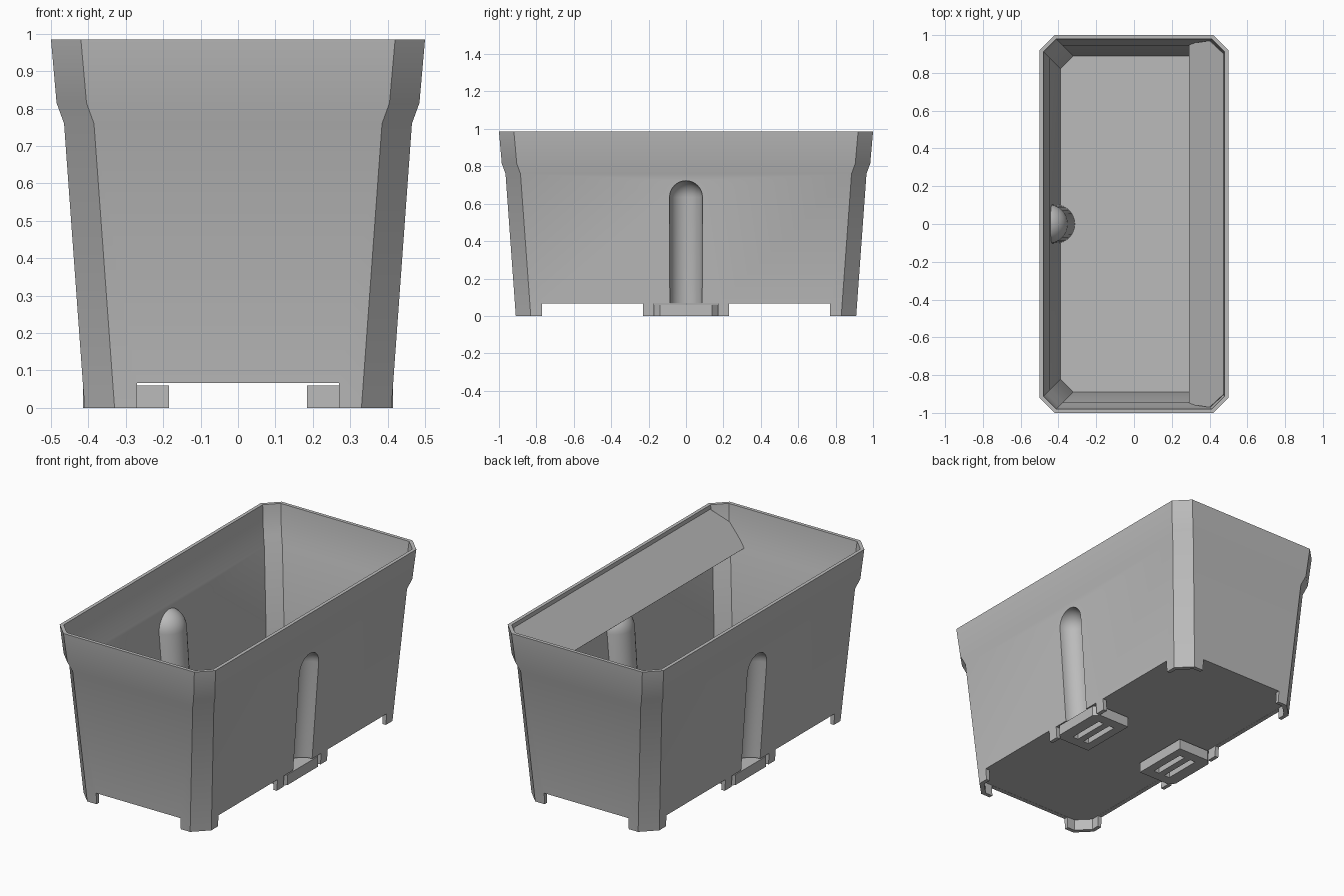
import bpy, bmesh
from mathutils import Matrix

if "Cube" in bpy.data.objects:
    bpy.data.objects.remove(bpy.data.objects["Cube"], do_unlink=True)

grey = bpy.data.materials.new("plain_grey")
grey.use_nodes = True
grey.diffuse_color = (0.5, 0.5, 0.5, 1)
grey.node_tree.nodes["Principled BSDF"].inputs["Base Color"].default_value = (0.5, 0.5, 0.5, 1)

LEAN = 0.0724  # outward slope of the long walls


def make(name, bm):
    bmesh.ops.recalc_face_normals(bm, faces=bm.faces)
    mesh = bpy.data.meshes.new(name)
    bm.to_mesh(mesh)
    bm.free()
    obj = bpy.data.objects.new(name, mesh)
    mesh.materials.append(grey)
    bpy.context.collection.objects.link(obj)
    return obj


def add_box(bm, x0, x1, y0, y1, z0, z1):
    m = Matrix.Translation(((x0 + x1) / 2, (y0 + y1) / 2, (z0 + z1) / 2))
    m = m @ Matrix.Diagonal((x1 - x0, y1 - y0, z1 - z0, 1))
    bmesh.ops.create_cube(bm, size=1, matrix=m)


def box(name, *size):
    bm = bmesh.new()
    add_box(bm, *size)
    return make(name, bm)


def prism(name, outline, offset):
    bm = bmesh.new()
    face = bm.faces.new([bm.verts.new(p) for p in outline])
    out = bmesh.ops.extrude_face_region(bm, geom=[face])
    moved = [v for v in out["geom"] if isinstance(v, bmesh.types.BMVert)]
    bmesh.ops.translate(bm, verts=moved, vec=offset)
    return make(name, bm)


def octagon(hx, z, c):
    hy = hx + 0.5
    return [(hx, c - hy, z), (hx, hy - c, z), (hx - c, hy, z), (c - hx, hy, z),
            (-hx, hy - c, z), (-hx, c - hy, z), (c - hx, -hy, z), (hx - c, -hy, z)]


def capsule(name, r, bottom, side, half):
    """Round-topped column that leans with the long wall."""
    bm = bmesh.new()
    bmesh.ops.create_uvsphere(bm, u_segments=32, v_segments=16, radius=r)
    for v in bm.verts:
        v.co.z = bottom if v.co.z < -0.001 else v.co.z + 0.635
    if half:
        cut = bmesh.ops.bisect_plane(bm, geom=bm.verts[:] + bm.edges[:] + bm.faces[:],
                                     plane_co=(-0.01, 0, 0), plane_no=(1, 0, 0), clear_outer=True)
        rim = [e for e in cut["geom_cut"] if isinstance(e, bmesh.types.BMEdge)]
        bmesh.ops.holes_fill(bm, edges=rim, sides=0)
    for v in bm.verts:
        v.co.x += 0.41 + LEAN * v.co.z
        v.co.x *= side
        v.co.y *= side
    return make(name, bm)


def boolean(target, tool, operation):
    mod = target.modifiers.new("cut", "BOOLEAN")
    mod.operation, mod.solver, mod.object = operation, "EXACT", tool
    bpy.context.view_layer.objects.active = target
    bpy.ops.object.modifier_apply(modifier=mod.name)
    bpy.data.objects.remove(tool, do_unlink=True)


# Trough: underside recess, outer wall, rim, inner wall, floor
rows = [(0.39, 0.067, 0.07), (0.387, 0, 0.07),
        (0.41, 0, 0.08), (0.465, 0.76, 0.08), (0.485, 0.815, 0.08), (0.5, 0.985, 0.08),
        (0.48, 0.985, 0.068), (0.465, 0.82, 0.068), (0.445, 0.765, 0.068), (0.39, 0.085, 0.068)]
bm = bmesh.new()
rings = [[bm.verts.new(p) for p in octagon(*row)] for row in rows]
for a, b in zip(rings, rings[1:]):
    for i in range(8):
        j = (i + 1) % 8
        bm.faces.new((a[i], a[j], b[j], b[i]))
bm.faces.new(rings[0])
bm.faces.new(rings[-1])
trough = make("trough", bm)

# Cut the skirt into feet
boolean(trough, box("end_gap", -0.27, 0.27, -2, 2, -0.1, 0.066), "DIFFERENCE")
boolean(trough, box("middle_gap", -2, 2, -0.17, 0.17, -0.1, 0.066), "DIFFERENCE")
for s in (-1, 1):
    y0, y1 = sorted((0.23 * s, 0.77 * s))
    boolean(trough, box("side_gap", -2, 2, y0, y1, -0.1, 0.066), "DIFFERENCE")

# Round-topped grooves pressed into both long walls
for s in (-1, 1):
    boolean(trough, capsule("bulge", 0.105, 0.075, s, True), "UNION")
    boolean(trough, capsule("groove", 0.088, -0.1, s, False), "DIFFERENCE")

# Slotted clips under the grooves
clips = []
for s, side in ((1, "left"), (-1, "right")):
    outline = [(0.415, -0.14), (0.415, 0.14), (0.385, 0.17), (0.185, 0.17),
               (0.185, -0.17), (0.385, -0.17)]
    clip = prism(side + "_clip", [(x * s, y, 0) for x, y in outline], (0, 0, 0.06))
    for x in (0.235, 0.31):
        x0, x1 = sorted((x * s, (x + 0.035) * s))
        boolean(clip, box("slot", x0, x1, -0.11, 0.11, -0.1, 0.05), "DIFFERENCE")
    clips.append(clip)

# Sloping baffle inside one long wall
half = [(0.29, 0.955, 0.77), (0.4, 0.97, 0.885), (0.475, 0.9, 0.965)]
outline = half + [(x, -y, z) for x, y, z in reversed(half)]
baffle = prism("baffle", outline, (0.004, 0, -0.004))

# Smooth the round parts, keep the corners sharp
bpy.ops.object.select_all(action="DESELECT")
for obj in [trough, baffle] + clips:
    obj.select_set(True)
bpy.context.view_layer.objects.active = trough
bpy.ops.object.shade_smooth_by_angle(angle=0.52)
